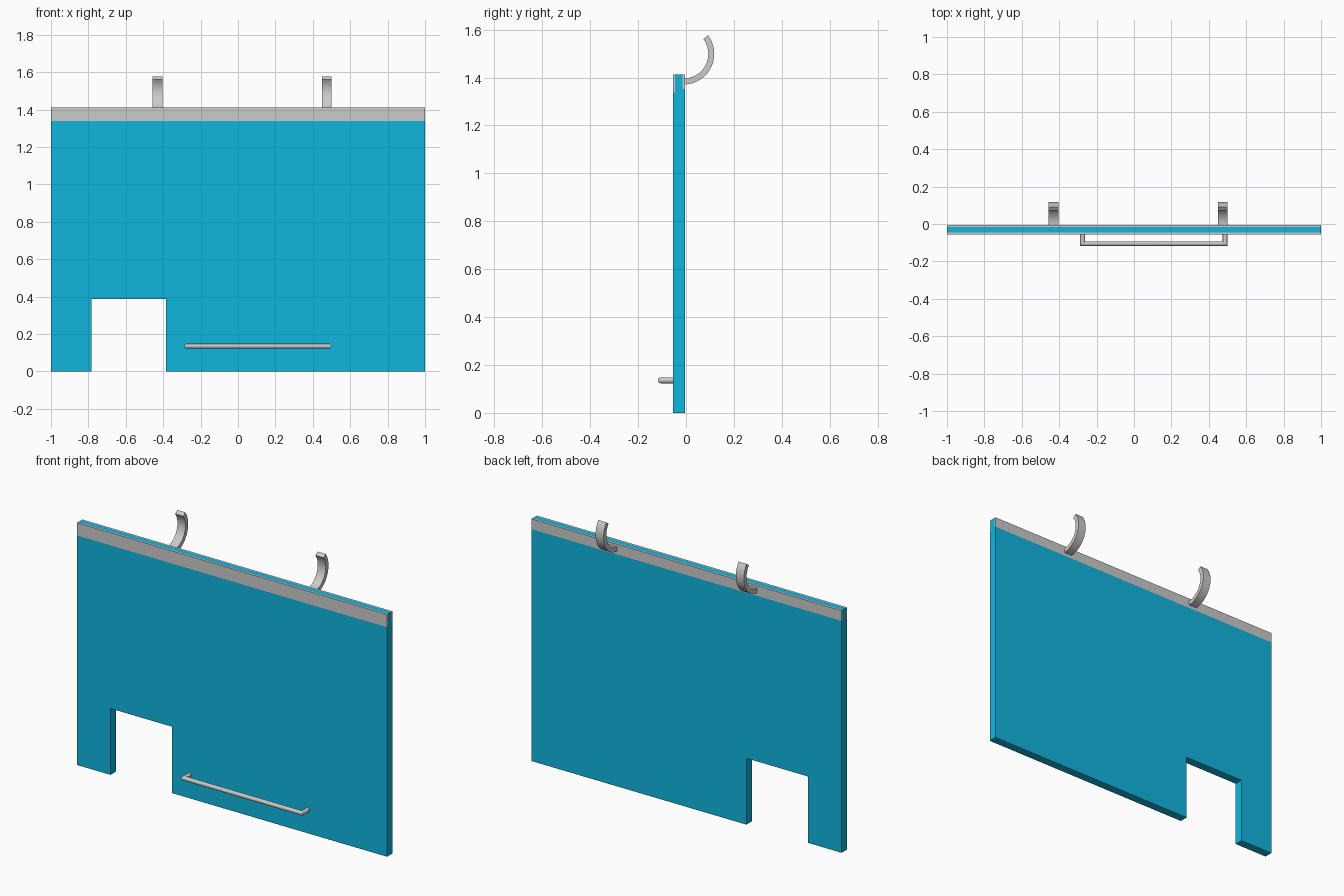
import bpy, bmesh
from math import sin, cos, pi, radians

if "Cube" in bpy.data.objects:
    bpy.data.objects.remove(bpy.data.objects["Cube"])

YF, YB, TOP = -0.055, -0.005, 1.412      # panel front, back, top
LIP = 0.010                              # strip thickness
FRONT_Z, BACK_Z = 1.338, 1.352           # lower edges of the strips


def finish(name, bm, mat=None, smooth=False):
    bmesh.ops.recalc_face_normals(bm, faces=bm.faces)
    mesh = bpy.data.meshes.new(name)
    bm.to_mesh(mesh)
    bm.free()
    ob = bpy.data.objects.new(name, mesh)
    bpy.context.collection.objects.link(ob)
    if mat:
        mesh.materials.append(mat)
    if smooth:
        bpy.ops.object.select_all(action='DESELECT')
        ob.select_set(True)
        bpy.context.view_layer.objects.active = ob
        bpy.ops.object.shade_smooth_by_angle(angle=radians(35))
    return ob


def loft(name, rings, **kw):
    """Join matching rings of points into a capped solid."""
    bm = bmesh.new()
    loops = [[bm.verts.new(p) for p in ring] for ring in rings]
    n = len(loops[0])
    for a, b in zip(loops, loops[1:]):
        for i in range(n):
            j = (i + 1) % n
            bm.faces.new((a[i], a[j], b[j], b[i]))
    bm.faces.new(loops[0])
    bm.faces.new(loops[-1])
    return finish(name, bm, **kw)


def extrude_x(name, profile, x0, x1, **kw):
    return loft(name, [[(x, y, z) for y, z in profile] for x in (x0, x1)], **kw)


def rect(y0, y1, z0, z1):
    return [(y0, z0), (y1, z0), (y1, z1), (y0, z1)]


blue = bpy.data.materials.new("panel_blue")
blue.diffuse_color = (0.005, 0.46, 0.73, 1)
blue.use_nodes = True
blue.node_tree.nodes["Principled BSDF"].inputs["Base Color"].default_value = blue.diffuse_color

# Panel, rebated along the top for the two strips
panel = extrude_x("panel", [(YF, 0), (YB, 0), (YB, BACK_Z), (YB - LIP, BACK_Z),
                            (YB - LIP, TOP), (YF + LIP, TOP),
                            (YF + LIP, FRONT_Z), (YF, FRONT_Z)], -1, 1, mat=blue)

# Notch in the lower edge
cutter = extrude_x("notch_cutter", rect(-0.2, 0.2, -0.2, 0.387), -0.784, -0.386)
cutter.hide_render = True
cutter.hide_viewport = True
cutter.display_type = 'WIRE'
cut = panel.modifiers.new("notch", 'BOOLEAN')
cut.operation = 'DIFFERENCE'
cut.solver = 'EXACT'
cut.object = cutter

# Top strips
extrude_x("front_strip", rect(YF, YF + LIP, FRONT_Z, TOP), -1, 1)
extrude_x("back_strip", rect(YB - LIP, YB, BACK_Z, TOP), -1, 1)

# Curved hooks on the back strip
CY, CZ, RO, RI, STEPS = -0.010, 1.499, 0.128, 0.103, 24
for side, x in (("left", -0.43), ("right", 0.475)):
    rings = []
    for i in range(STEPS + 1):
        a = radians(-90 + 127 * i / STEPS)
        rings.append([(x + dx, CY + r * cos(a), CZ + r * sin(a))
                      for dx, r in ((-0.026, RO), (0.026, RO), (0.026, RI), (-0.026, RI))])
    loft(side + "_hook", rings, smooth=True)

# Round handle with mitred corners, its posts passing through the panel
R, ZH, YH, XL, XR, SIDES = 0.0125, 0.136, -0.105, -0.275, 0.487, 20
rings = [[], [], [], []]
for i in range(SIDES):
    a = 2 * pi * i / SIDES
    u, z = R * cos(a), ZH + R * sin(a)
    rings[0].append((XL + u, YB - 0.001, z))
    rings[1].append((XL + u, YH + u, z))
    rings[2].append((XR - u, YH + u, z))
    rings[3].append((XR - u, YB - 0.001, z))
loft("handle", rings, smooth=True)
